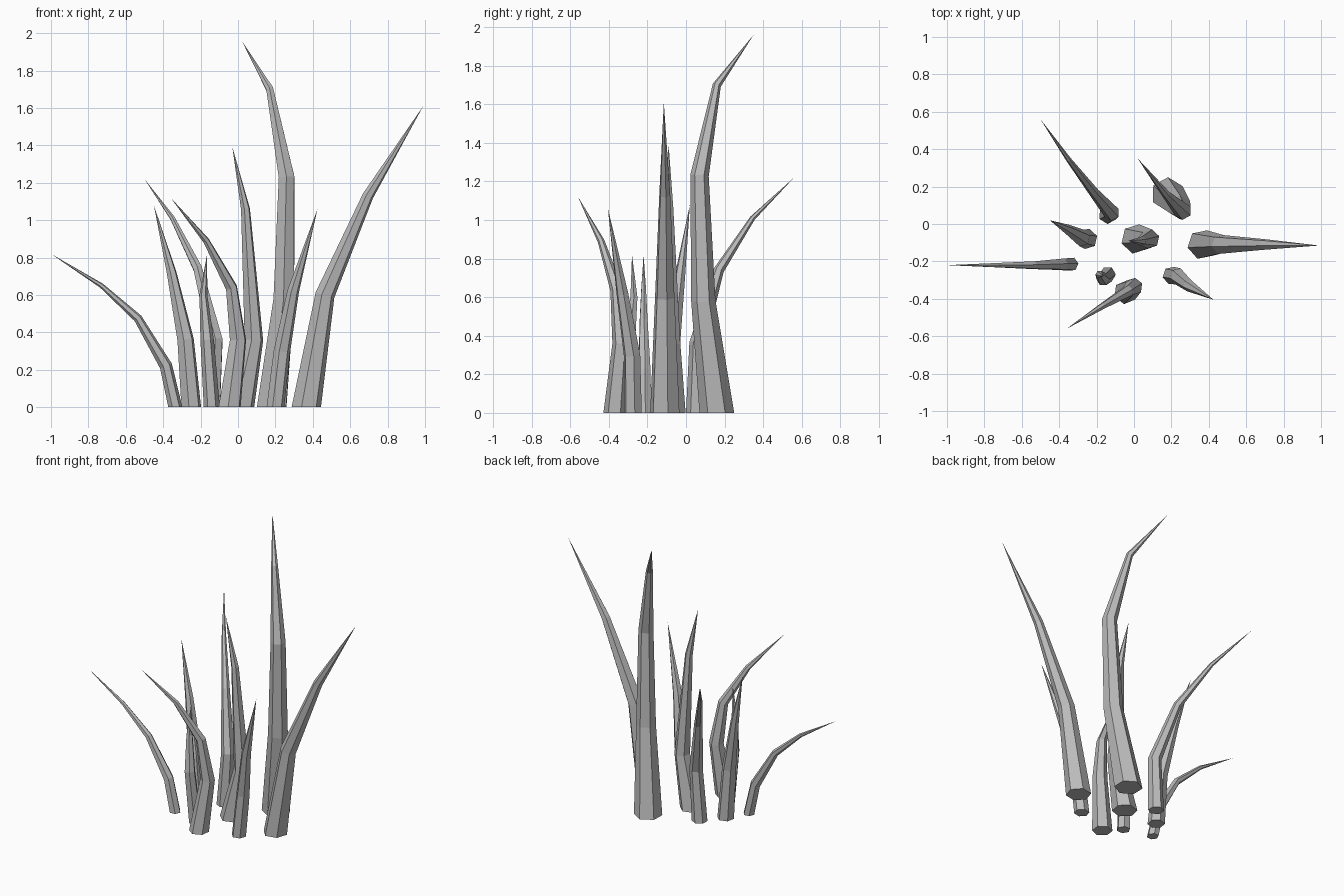
import bpy, bmesh, math
from mathutils import Vector

old = bpy.data.objects.get("Cube")
if old:
    bpy.data.objects.remove(old)

SIDES = 6

grey = bpy.data.materials.new("stone_grey")
grey.use_nodes = True
colour = (0.5, 0.5, 0.5, 1)
grey.diffuse_color = colour
grey.node_tree.nodes["Principled BSDF"].inputs["Base Color"].default_value = colour


def blade(name, path, tip, turn=0.0):
    """Bent six-sided blade: rings (x, y, z, radius) closing in a point."""
    points = [Vector(p[:3]) for p in path] + [Vector(tip)]
    bm = bmesh.new()
    rings = []
    for i, (*_, radius) in enumerate(path):
        # Ground ring stays level, the others halve the bend
        normal = Vector((0, 0, 1))
        if i:
            normal = ((points[i] - points[i - 1]).normalized()
                      + (points[i + 1] - points[i]).normalized()).normalized()
        tilt = Vector((0, 0, 1)).rotation_difference(normal)
        ring = []
        for k in range(SIDES):
            a = math.tau * k / SIDES + turn
            offset = Vector((math.cos(a), math.sin(a), 0)) * radius
            ring.append(bm.verts.new(points[i] + tilt @ offset))
        rings.append(ring)
    end = bm.verts.new(points[-1])
    bm.faces.new(rings[0][::-1])
    for k in range(SIDES):
        n = (k + 1) % SIDES
        for low, high in zip(rings, rings[1:]):
            bm.faces.new((low[k], low[n], high[n], high[k]))
        bm.faces.new((rings[-1][k], rings[-1][n], end))
    bmesh.ops.recalc_face_normals(bm, faces=bm.faces)
    mesh = bpy.data.meshes.new(name)
    bm.to_mesh(mesh)
    bm.free()
    mesh.materials.append(grey)
    obj = bpy.data.objects.new(name, mesh)
    bpy.context.collection.objects.link(obj)


# Large blades
blade("tall_back_blade",
      [(.18, .16, 0, .09), (.245, .09, .58, .063), (.26, .07, 1.23, .048),
       (.17, .16, 1.7, .022)], (.02, .35, 1.96), .5)
blade("left_blade",
      [(.365, -.11, 0, .08), (.465, -.11, .6, .053), (.695, -.11, 1.13, .03)],
      (.99, -.115, 1.61), .2)
blade("centre_blade",
      [(.01, -.08, 0, .08), (.085, -.08, .36, .052), (.04, -.09, 1.06, .025)],
      (-.03, -.09, 1.39), .3)

# Outward-curling blades
blade("right_curled_blade",
      [(-.335, -.215, 0, .038), (-.385, -.215, .22, .034),
       (-.535, -.22, .475, .023), (-.73, -.22, .65, .013)], (-1, -.22, .82), .1)
blade("front_curled_blade",
      [(-.045, -.365, 0, .064), (0, -.335, .36, .047),
       (-.035, -.36, .64, .033), (-.17, -.44, .89, .018)], (-.36, -.56, 1.12), .4)
blade("back_curled_blade",
      [(-.14, .05, 0, .05), (-.12, .06, .36, .043),
       (-.215, .17, .74, .027), (-.35, .345, 1.01, .014)], (-.5, .56, 1.22), .5)

# Small straight blades
blade("right_blade",
      [(-.25, -.08, 0, .055), (-.28, -.075, .36, .046), (-.355, -.03, .72, .027)],
      (-.45, .02, 1.08), .3)
blade("front_left_blade",
      [(.2, -.275, 0, .048), (.235, -.28, .3, .045), (.295, -.33, .62, .032)],
      (.425, -.405, 1.06), .2)
blade("small_front_blade",
      [(-.14, -.27, 0, .043), (-.165, -.295, .36, .036), (-.185, -.27, .6, .021)],
      (-.165, -.28, .82))
